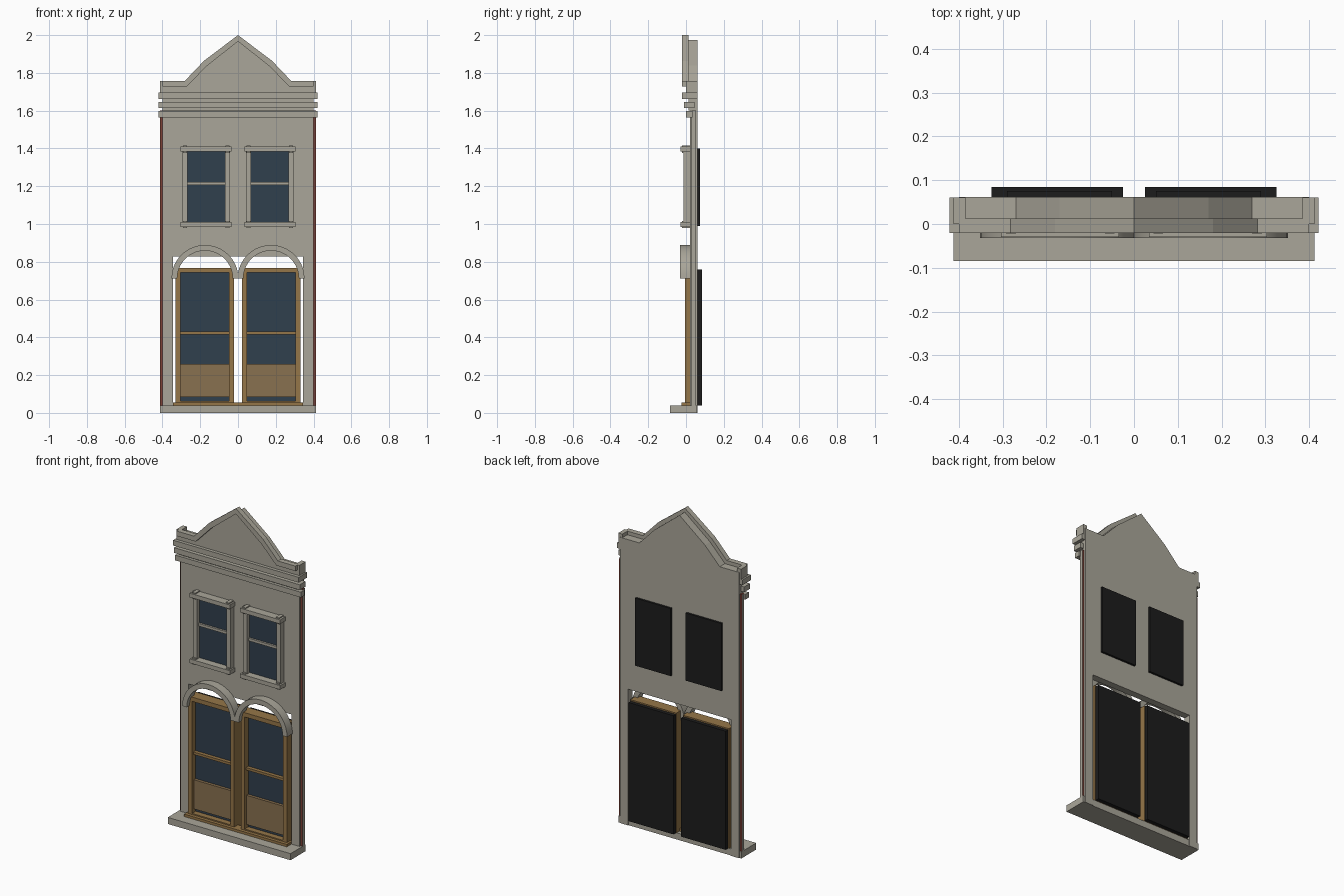
import bpy, bmesh, math

cube = bpy.data.objects.get("Cube")
if cube:
    bpy.data.objects.remove(cube, do_unlink=True)


def material(name, rgb):
    m = bpy.data.materials.new(name)
    m.use_nodes = True
    m.diffuse_color = (*rgb, 1)
    m.node_tree.nodes["Principled BSDF"].inputs["Base Color"].default_value = (*rgb, 1)
    return m


STONE = material("grey stone", (0.40, 0.38, 0.32))
WOOD = material("golden wood", (0.30, 0.18, 0.065))
PANEL = material("brown wood panel", (0.25, 0.165, 0.08))
GLASS = material("dark blue glass", (0.03, 0.05, 0.075))
BLACK = material("black backing", (0.012, 0.012, 0.012))
BRICK = material("red brick", (0.20, 0.05, 0.035))


def finish(name, bm, *mats):
    bmesh.ops.recalc_face_normals(bm, faces=bm.faces)
    mesh = bpy.data.meshes.new(name)
    bm.to_mesh(mesh)
    bm.free()
    for m in mats:
        mesh.materials.append(m)
    ob = bpy.data.objects.new(name, mesh)
    bpy.context.collection.objects.link(ob)
    return ob


def box(name, x, y, z, mat):
    """Box from (min, max) pairs."""
    bm = bmesh.new()
    bmesh.ops.create_cube(bm, size=1)
    for v in bm.verts:
        v.co = [a + (b - a) * (c + 0.5) for (a, b), c in zip((x, y, z), v.co)]
    return finish(name, bm, mat)


def prism(name, outline, y, mat):
    """Extrude an (x, z) outline along y."""
    bm = bmesh.new()
    face = bm.faces.new([bm.verts.new((px, y[0], pz)) for px, pz in outline])
    new = bmesh.ops.extrude_face_region(bm, geom=[face])["geom"]
    bmesh.ops.translate(bm, vec=(0, y[1] - y[0], 0),
                        verts=[g for g in new if isinstance(g, bmesh.types.BMVert)])
    return finish(name, bm, mat)


def mirrored(points):
    return points + [(-px, pz) for px, pz in reversed(points) if px]


def span(s, a, b):
    """An x range placed on side s."""
    return tuple(sorted((s * a, s * b)))


FRONT, BACK = 0.02, 0.062

# Wall with the wide shopfront opening
prism("wall", mirrored([(-0.345, 0.827), (-0.345, 0), (-0.40, 0), (-0.40, 1.70)]),
      (FRONT, BACK), STONE)
box("base_step", (-0.412, 0.412), (-0.085, 0.058), (0, 0.04), STONE)

# Cornice, stepping forward as it rises
for i, (y0, y1) in enumerate([(0.0, 0.035), (-0.01, 0.045), (-0.02, 0.06)]):
    z = 1.565 + i * 0.049
    box(f"cornice_band_{i + 1}", (-0.422, 0.422), (y0, y1), (z, z + 0.032), STONE)
box("frieze", (-0.40, 0.40), (0.012, BACK), (1.60, 1.73), STONE)

# Gable with raised coping
gable = [(-0.40, 1.735), (-0.27, 1.735), (-0.17, 1.84), (0, 1.975)]
prism("gable_panel", mirrored([(-0.40, 1.69)] + gable), (0.0, BACK), STONE)
top = [(-0.40, 1.757), (-0.282, 1.757), (-0.18, 1.864), (0, 2.0)]
under = [(-0.40, 1.727), (-0.271, 1.727), (-0.17, 1.832), (0, 1.967)]
prism("gable_coping", mirrored(top) + list(reversed(mirrored(under))), (-0.02, 0.012), STONE)

for s, side in ((-1, "right"), (1, "left")):
    # Party wall edge: red front and back, stone outer face
    edge = box(f"{side}_brick_edge", span(s, 0.40, 0.412), (0.03, 0.052), (0.04, 1.60), BRICK)
    edge.data.materials.append(STONE)
    for f in edge.data.polygons:
        f.material_index = int(abs(f.normal.x) > 0.5)
    box(f"{side}_coping_return", span(s, 0.385, 0.412), (0.0, 0.06), (1.69, 1.757), STONE)

    # Upper sash window
    w = f"{side}_window"
    box(f"{w}_glass", span(s, 0.068, 0.27), (0.014, 0.03), (1.01, 1.385), GLASS)
    box(f"{w}_meeting_rail", span(s, 0.068, 0.27), (0.002, FRONT), (1.207, 1.223), STONE)
    box(f"{w}_backing", span(s, 0.05, 0.29), (BACK, 0.075), (0.99, 1.40), BLACK)
    for name, z in (("sill", 0.985), ("head", 1.384)):
        box(f"{w}_{name}", span(s, 0.034, 0.304), (-0.03, FRONT), (z, z + 0.025), STONE)
    for i, x in enumerate((0.042, 0.268)):
        box(f"{w}_jamb_{i + 1}", span(s, x, x + 0.026), (-0.012, FRONT), (1.0, 1.39), STONE)
        for j, z in enumerate((0.978, 1.376)):
            box(f"{w}_block_{i + 1}_{j + 1}", span(s, x + 0.002, x + 0.024),
                (-0.022, FRONT), (z, z + 0.039), STONE)

    # Shopfront bay: frame, glazing and lower panel
    d = f"{side}_bay"
    for i, x in enumerate((0.022, 0.305)):
        box(f"{d}_stile_{i + 1}", span(s, x, x + 0.026), (-0.005, BACK), (0.04, 0.768), WOOD)
    for name, z0, z1 in (("top_rail", 0.742, 0.768), ("bottom_rail", 0.04, 0.062)):
        box(f"{d}_{name}", span(s, 0.045, 0.308), (-0.005, BACK), (z0, z1), WOOD)
    box(f"{d}_middle_rail", span(s, 0.045, 0.308), (0.008, 0.04), (0.415, 0.43), WOOD)
    box(f"{d}_glass", span(s, 0.045, 0.308), (0.03, 0.04), (0.06, 0.745), GLASS)
    box(f"{d}_lower_panel", span(s, 0.045, 0.308), (0.012, 0.035), (0.083, 0.26), PANEL)
    box(f"{d}_backing", span(s, 0.025, 0.326), (BACK, 0.085), (0.04, 0.76), BLACK)

    # Round arch over the bay
    n = 20
    ring = [(r, math.pi * (i if r > 0.16 else n - i) / n)
            for r in (0.177, 0.147) for i in range(n + 1)]
    arch = prism(f"{side}_arch",
                 [(s * 0.175 + r * math.cos(a), 0.712 + r * math.sin(a)) for r, a in ring],
                 (-0.032, FRONT), STONE)
    bpy.ops.object.select_all(action="DESELECT")
    arch.select_set(True)
    bpy.context.view_layer.objects.active = arch
    bpy.ops.object.shade_smooth_by_angle(angle=math.radians(30))

box("threshold", (-0.345, 0.345), (-0.025, 0.03), (0.04, 0.055), WOOD)
